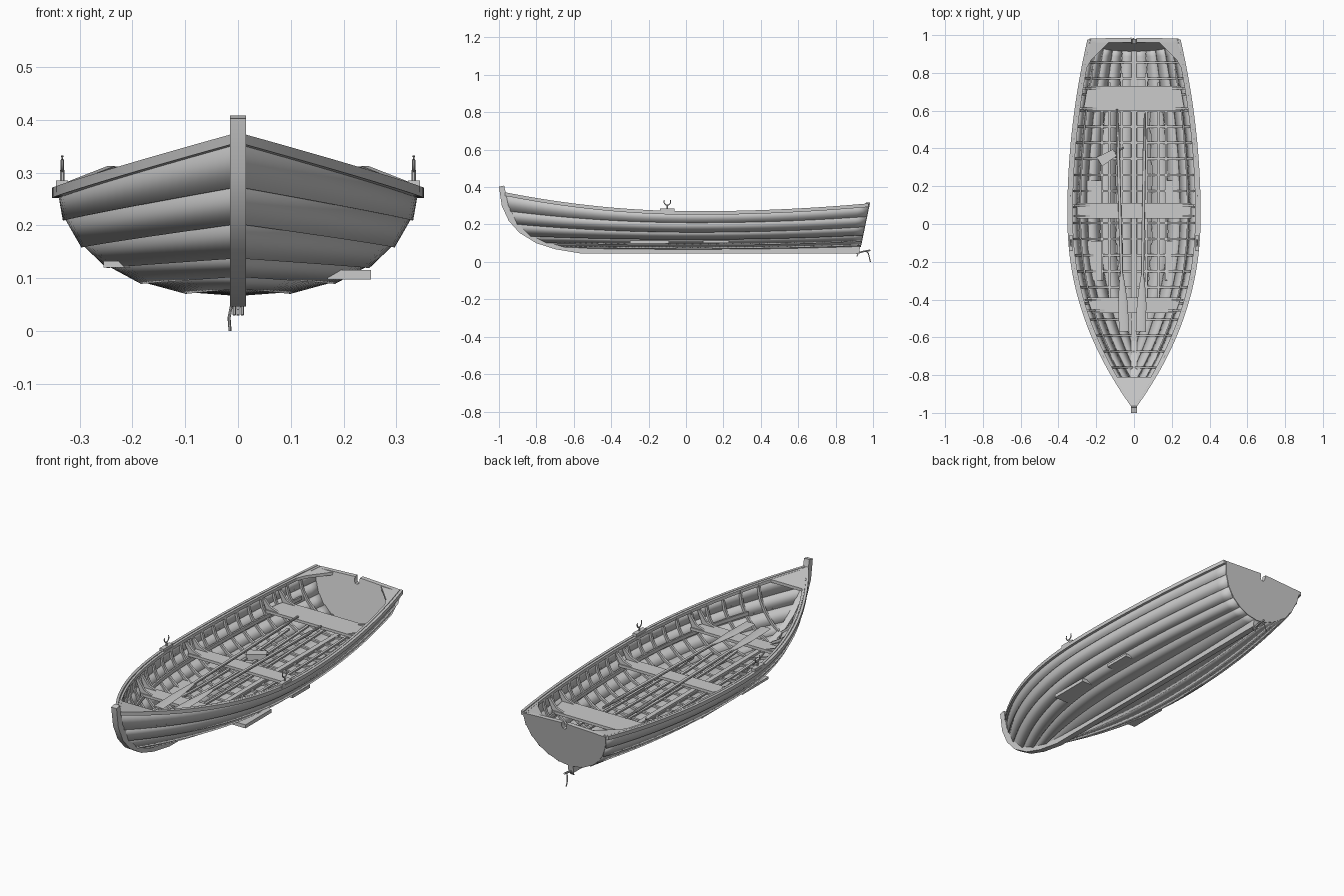
import bpy, bmesh, math
from mathutils import Vector

if "Cube" in bpy.data.objects:
    bpy.data.objects.remove(bpy.data.objects["Cube"])

GREY = bpy.data.materials.new("pale_grey_wood")
GREY.diffuse_color = (0.6, 0.6, 0.6, 1)
GREY.use_nodes = True
GREY.node_tree.nodes["Principled BSDF"].inputs["Base Color"].default_value = GREY.diffuse_color

# Plank edge lines from rail to keel: midship (x, z), transom (x, z), stem (y, z)
MID = [(.342, .266), (.328, .212), (.293, .161), (.245, .122), (.18, .092), (.095, .073), (0, .066)]
STERN = [(.235, .308), (.223, .245), (.198, .19), (.16, .145), (.112, .112), (.06, .09), (0, .08)]
STEM = [(-.972, .368), (-.955, .275), (-.92, .205), (-.85, .14), (-.77, .105), (-.69, .082), (-.6, .066)]
YM = .05


def transom_y(z):
    return .93 + .05 * (z - .07) / .24


def line(j, y):
    """Point on plank edge j at station y."""
    (mx, mz), (tx, tz), (sy, sz) = MID[j], STERN[j], STEM[j]
    if y < YM:
        u = max(0, (y - sy) / (YM - sy))
        return Vector((mx * (1 - (1 - u) ** 2.15), y, mz + (sz - mz) * (1 - u) ** 2))
    v = (y - YM) / (transom_y(tz) - YM)
    return Vector((mx + (tx - mx) * v * v, y, mz + (tz - mz) * v * v))


def section(y):
    return [line(j, y) for j in range(7) if y > STEM[j][0] + .005]


def hull_x(y, z):
    s = section(y)
    for a, b in zip(s, s[1:]):
        if b.z <= z <= a.z:
            return b.x + (a.x - b.x) * (z - b.z) / (a.z - b.z)
    return s[-1].x


def hull_z(y, x):
    s = section(y)
    for a, b in zip(s, s[1:]):
        if b.x <= x <= a.x:
            return b.z + (a.z - b.z) * (x - b.x) / (a.x - b.x)
    return s[-1].z


def finish(name, bm, mirror=False, angle=30, recalc=True):
    if recalc:
        bmesh.ops.recalc_face_normals(bm, faces=bm.faces)
    me = bpy.data.meshes.new(name)
    bm.to_mesh(me)
    bm.free()
    me.materials.append(GREY)
    ob = bpy.data.objects.new(name, me)
    bpy.context.collection.objects.link(ob)
    if mirror:
        ob.modifiers.new("mirror", "MIRROR")
    bpy.context.view_layer.objects.active = ob
    ob.select_set(True)
    bpy.ops.object.shade_smooth_by_angle(angle=math.radians(angle))
    ob.select_set(False)
    return ob


def loft(name, lofts, mirror=False, angle=30):
    """Skin each list of closed rings, capping the ends."""
    bm = bmesh.new()
    for rings in lofts:
        vs = [[bm.verts.new(p) for p in r] for r in rings]
        n = len(vs[0])
        for a, b in zip(vs, vs[1:]):
            for k in range(n):
                bm.faces.new((a[k], a[(k + 1) % n], b[(k + 1) % n], b[k]))
        bm.faces.new(vs[0])
        bm.faces.new(vs[-1])
    return finish(name, bm, mirror, angle)


def box(x0, x1, y0, y1, z0, z1):
    return [[(x, y0, z0), (x, y1, z0), (x, y1, z1), (x, y0, z1)] for x in (x0, x1)]


def slab(outline, z0, z1):
    return [[(x, y, z) for x, y in outline] for z in (z0, z1)]


def tube(points, radii, n=8, flat=1):
    """Rings around a path; flat squeezes the section vertically."""
    pts = [Vector(p) for p in points]
    rings = []
    for i, p in enumerate(pts):
        d = (pts[min(i + 1, len(pts) - 1)] - pts[max(i - 1, 0)]).normalized()
        side = d.cross(Vector((0, 0, 1)))
        side = side.normalized() if side.length > .05 else Vector((1, 0, 0))
        up = side.cross(d)
        r = radii[i] if isinstance(radii, (list, tuple)) else (radii, radii)
        rings.append([p + side * r[0] * math.cos(2 * math.pi * k / n)
                      + up * r[1] * math.sin(2 * math.pi * k / n) for k in range(n)])
    return rings


# Overlapping hull planks
N = 44
for j in range(6):
    bm = bmesh.new()
    rows = []
    for i in range(N + 1):
        t = (i / N) ** 1.3
        pair = []
        for k in (j, j + 1):
            y0, y1 = STEM[k][0], transom_y(STERN[k][1])
            p = line(k, y0 + (y1 - y0) * t)
            if k > j and k < 6:
                p += Vector((.004, 0, -.003))
            pair.append(bm.verts.new(p))
        rows.append(pair)
    for a, b in zip(rows, rows[1:]):
        bm.faces.new((a[0], a[1], b[1], b[0]))
    ob = finish(f"hull_plank_{j + 1}", bm, recalc=False)
    m = ob.modifiers.new("thickness", "SOLIDIFY")
    m.thickness, m.offset = .007, -1
    ob.modifiers.new("mirror", "MIRROR")

# Transom with a sculling notch
right = [(.0, .285), (.009, .288), (.014, .298), (.014, .318)] + STERN[:-1]
outline = right + [(0, .08)] + [(-x, z) for x, z in reversed(right[1:])]
loft("transom", [[[(x, transom_y(z) + d, z) for x, z in outline] for d in (-.02, .003)]])

# Curved stem and straight keel
front = [(-1, .402), (-.985, .3), (-.948, .22), (-.89, .155), (-.8, .1), (-.7, .068), (-.57, .046), (.925, .046)]
back = [(-.972, .408), (-.95, .3), (-.91, .235), (-.85, .175), (-.77, .125), (-.68, .095), (-.57, .078), (.932, .085)]
loft("stem_and_keel", [[[(-.015, *f), (.015, *f), (.015, *b), (-.015, *b)] for f, b in zip(front, back)]])
loft("keelson", [box(-.012, .012, -.62, .92, .078, .092)])

# Gunwale rails, outside and inside
ys = [-.968 + 1.945 * (i / 50) for i in range(51)]


def rail(xa, xb, za, zb):
    rings = []
    for y in ys:
        p = line(0, y)
        rings.append([(max(0, p.x + x), y, p.z + z) for x, z in ((xa, za), (xb, za), (xb, zb), (xa, zb))])
    return rings


loft("outer_rail", [rail(-.003, .011, -.014, .005)], True)
loft("inner_rail", [rail(-.018, -.006, -.012, .004)], True)

# Bent ribs against the planking
ribs = []
for i in range(20):
    y = -.76 + i * .085
    s = section(y)
    rings = []
    for k, p in enumerate(s):
        d = s[min(k + 1, len(s) - 1)] - s[max(k - 1, 0)]
        n = Vector((d.z, 0, -d.x)).normalized()
        if n.x > 0 or (abs(n.x) < .01 and n.z < 0):
            n = -n
        a, b = p + n * .004, p + n * .016
        a.x, b.x = max(a.x, .001), max(b.x, .001)
        rings.append([a + Vector((0, -.006, 0)), a + Vector((0, .006, 0)),
                      b + Vector((0, .006, 0)), b + Vector((0, -.006, 0))])
    ribs.append(rings)
loft("ribs", ribs, True)

# Floor battens and seat risers running fore and aft
battens = []
for x, y0, y1 in ((.065, -.5, .8), (.13, -.4, .75), (.17, -.3, .65)):
    rings = []
    for i in range(17):
        y = y0 + (y1 - y0) * i / 16
        z = hull_z(y, x) + .012
        rings.append([(x - .006, y, z), (x + .006, y, z), (x + .006, y, z + .008), (x - .006, y, z + .008)])
    battens.append(rings)
loft("floor_battens", battens, True)
risers = []
for i in range(25):
    y = -.68 + 1.5 * i / 24
    z = .172 + .05 * (y - .07) ** 2
    x = hull_x(y, z) - .012
    risers.append([(x - .008, y, z), (x, y, z), (x, y, z + .018), (x - .008, y, z + .018)])
loft("seat_risers", [risers], True)

# Thwarts with end knees
knees = []
for name, y0, y1, z in (("bow", -.47, -.39, .2), ("middle", .03, .11, .19), ("stern", .6, .73, .205)):
    xa, xb = hull_x(y0, z) - .01, hull_x(y1, z) - .01
    loft(name + "_seat", [slab([(-xa, y0), (xa, y0), (xb, y1), (-xb, y1)], z, z + .014)])
    for y in (y0 + .012, y1 - .012):
        x, top = hull_x(y, z) - .01, line(0, y).z - .012
        xt = hull_x(y, top) - .01
        prof = [(x - .07, z + .014), (x, z + .014), (xt, top), (xt - .014, top), (x - .022, z + .03)]
        knees.append([[(px, y + d, pz) for px, pz in prof] for d in (-.006, .006)])
loft("seat_knees", knees, True)

# Bow deck and stern corner knees
tip = [(0, -.97)] + [(line(0, y).x - .004, y) for y in (-.95, -.91, -.86, -.81)]
tip += [(-x, y) for x, y in reversed(tip[1:])]
loft("bow_deck", [[[(x, y, line(0, y).z + d) for x, y in tip] for d in (-.012, .003)]])
corner = [(.13, .965), (.232, .965), (line(0, .8).x - .008, .8), (.225, .87)]
loft("stern_corner_knees", [[[(x, y, line(0, y).z + d) for x, y in corner] for d in (-.012, .003)]], True)

# Rowlocks on rail blocks
z0 = line(0, -.1).z
loft("rowlock_blocks", [box(.322, .345, -.14, -.062, z0 - .005, z0 + .017)], True)
arc = [(.333, -.1 + .018 * math.sin(a), .323 - .02 * math.cos(a))
       for a in [math.radians(-115 + 23 * k) for k in range(11)]]
loft("rowlocks", [tube(arc, .0032, 6), tube([(.333, -.1, .28), (.333, -.1, .305)], .004, 6)], True)

# Oars laid on the seats
oars = []
for grip, neck, end in (((-.09, .61), (-.066, -.26), (-.052, -.57)), ((.058, .585), (.045, -.27), (.036, -.57))):
    a, b, c = Vector((*grip, .228)), Vector((*neck, .226)), Vector((*end, .224))
    path = [a, a.lerp(b, .08), a.lerp(b, .1), b, b.lerp(c, .2), b.lerp(c, .5), c]
    oars.append(tube(path, [(.006, .006), (.006, .006), (.009, .009), (.008, .008),
                            (.016, .006), (.025, .005), (.027, .004)], 10))
loft("oars", oars)

# Open scoop for bailing
bail = Vector((-.14, .355, .1))
ax = Vector((.85, .5, 0)).normalized()
sd = Vector((-ax.y, ax.x, 0))
quad = [bail + ax * a + sd * s for a, s in ((-.05, -.028), (.045, -.02), (.045, .02), (-.05, .028))]
loft("bailer", [[[q + Vector((0, 0, h)) for q in quad] for h in (0, .03)],
                tube([bail + ax * .04 + Vector((0, 0, .025)), bail + ax * .1 + Vector((0, 0, .035))], .005, 6)])

# Flat boards poking out through the bilge
loft("bilge_boards", [box(.17, .252, -.3, -.09, .097, .115), box(.17, .245, .09, .23, .1, .115),
                      box(-.255, -.17, -.3, -.09, .12, .132), box(-.25, -.17, .09, .23, .12, .132)])

# Rivets along the two upper laps
rivets = []
for j in (1, 2):
    for i in range(40):
        y = -.8 + i * .0425
        p = line(j, y)
        rivets.append(box(p.x - .002, p.x + .004, y - .002, y + .002, p.z + .006, p.z + .01))
loft("rivets", rivets, True)

# Small hook hanging from the keel heel
hook = [tube([(0, .91, .045), (0, .945, .055), (-.004, .985, .062)], .005, 6),
        tube([(-.004, .965, .058), (-.013, .975, .045), (-.017, .98, .025), (-.015, .986, 0)], .003, 6)]
hook += [tube([(x, .925, .055), (x, .92, .042), (x, .913, .03)], .003, 6) for x in (-.007, 0, .008)]
loft("keel_hook", hook)
